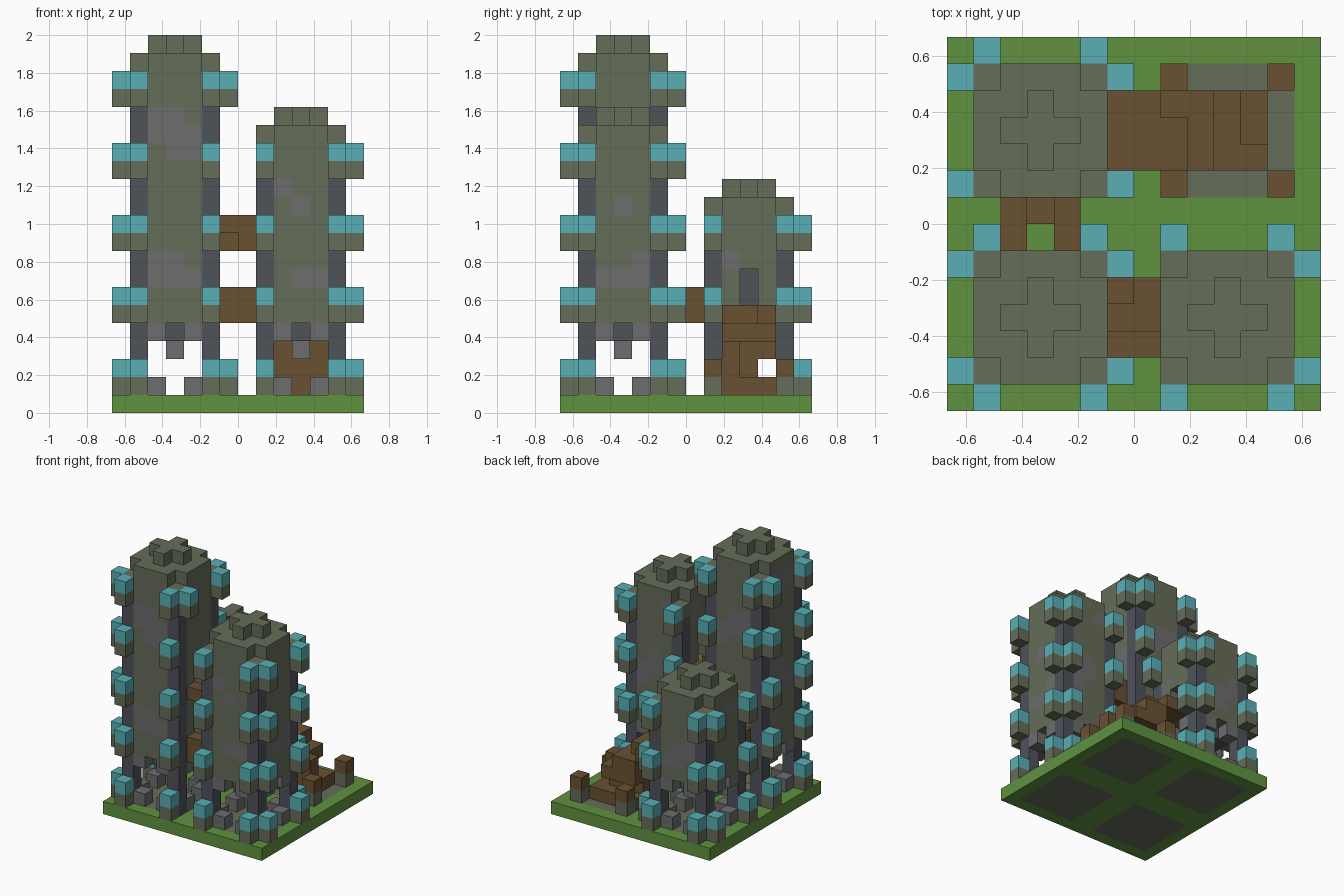
import bpy, bmesh, math
from mathutils import Vector

if "Cube" in bpy.data.objects:
    bpy.data.objects.remove(bpy.data.objects["Cube"])

U = 2 / 21          # size of one block
HALF = 7            # half the ground width, in blocks


def linear(c):
    c /= 255
    return c / 12.92 if c <= 0.04045 else ((c + 0.055) / 1.055) ** 2.4


COLOURS = {"grass": (96, 146, 64), "mossy_stone": (102, 109, 89),
           "grey_stone": (109, 109, 109), "slate": (78, 82, 89),
           "lantern_glass": (88, 175, 181), "timber": (106, 81, 50)}
NAMES = list(COLOURS)
MATERIALS = []
for name, rgb in COLOURS.items():
    mat = bpy.data.materials.new(name)
    mat.use_nodes = True
    col = (*[linear(c) for c in rgb], 1)
    mat.diffuse_color = col
    bsdf = mat.node_tree.nodes["Principled BSDF"]
    bsdf.inputs["Base Color"].default_value = col
    bsdf.inputs["Roughness"].default_value = 0.9
    MATERIALS.append(mat)

parts = {}          # part name -> {cell: colour name}


def fill(part, xs, ys, zs, colour):
    cells = parts.setdefault(part, {})
    for x in xs:
        for y in ys:
            for z in zs:
                cells[x, y, z] = colour


def stone(x, y, z):
    """Weathered wall: patches of grey among the moss."""
    n = math.sin(x * 1.3 + z * 0.7) + math.sin(y * 1.7 - z * 0.9) + math.sin(z * 1.6 + x - y)
    return "grey_stone" if n > 1.0 else "mossy_stone"


def tower(part, ox, oy, top, neighbours):
    """neighbours maps a side (dx, dy) to the height of the tower facing it."""
    cells = parts.setdefault(part, {})
    side = range(5)
    # walls around a dark core, roof step with cut corners
    for x in side:
        for y in side:
            corner = x in (0, 4) and y in (0, 4)
            edge = x in (0, 4) or y in (0, 4)
            for z in range(4, top - 1):
                if corner:
                    continue
                roof = z == top - 2
                colour = "mossy_stone" if roof else stone(ox + x, oy + y, z) if edge else "slate"
                if z == 4 and edge:
                    if 2 in (x, y):
                        continue
                    colour = "grey_stone"
                cells[ox + x, oy + y, z] = colour
            # corner pillars with mossy caps, low walls beside the entrances
            if corner:
                fill(part, [ox + x], [oy + y], range(1, top - 3), "slate")
                fill(part, [ox + x], [oy + y], [top - 3], "mossy_stone")
            elif edge and 2 not in (x, y):
                cells[ox + x, oy + y, 1] = "grey_stone"
    # roof cross and hanging block
    fill(part, range(ox + 1, ox + 4), [oy + 2], [top - 1], "mossy_stone")
    fill(part, [ox + 2], range(oy + 1, oy + 4), [top - 1], "mossy_stone")
    fill(part, [ox + 2], [oy + 2], [3], "grey_stone")
    # lanterns on brackets at every corner
    for z in range(2, top - 2, 4):
        for cx in (0, 4):
            for cy in (0, 4):
                for dx, dy in ((1 if cx else -1, 0), (0, 1 if cy else -1)):
                    if z < neighbours.get((dx, dy), 0):
                        continue
                    at = [ox + cx + dx], [oy + cy + dy]
                    fill(part + "_lanterns", *at, [z - 1], "mossy_stone")
                    fill(part + "_lanterns", *at, [z], "lantern_glass")


def door(part, x, y, z):
    for k in (z, z + 1):
        parts[part].pop((x, y, k), None)


# ground with four stone foundations
fill("ground", range(14), range(14), [0], "grass")
for fx in (1, 8):
    for fy in (1, 8):
        fill("ground", range(fx, fx + 5), range(fy, fy + 5), [0], "mossy_stone")

# three towers
tower("tall_tower", 1, 1, 21, {(1, 0): 17, (0, 1): 13})
tower("middle_tower", 8, 1, 17, {(-1, 0): 21})
tower("short_tower", 1, 8, 13, {(0, -1): 21})

# two stacked bridges between the front towers
for deck in (5, 9):
    fill("front_bridges", (6, 7), (2, 3, 4), [deck], "timber")
    fill("front_bridges", (6, 7), [2], [deck + 1], "timber")
    fill("front_bridges", [6], [4], [deck + 1], "timber")
    door("tall_tower", 5, 3, deck + 1)
    door("middle_tower", 8, 3, deck + 1)
parts["front_bridges"].pop((6, 2, 9))
fill("front_bridges", [7], [4], [6], "timber")

# broken bridge between the left towers
fill("side_bridge", (2, 3, 4), [7], [5], "timber")
fill("side_bridge", (2, 4), [6], [5], "timber")
fill("side_bridge", (2, 4), (6, 7), [6], "timber")
door("tall_tower", 3, 5, 6)
door("short_tower", 3, 8, 6)

# bridge from the short tower, ending in a timber stair
fill("stair", (6, 7), (9, 10, 11), [5], "timber")
for y, heights in ((9, (5, 4, 3, 3)), (10, (5, 4, 3, 1)), (11, (4, 4, 3, 1))):
    for x, h in zip(range(8, 12), heights):
        fill("stair", [x], [y], [z for z in range(1, h + 1) if (y, z) != (11, 2)], "timber")
door("short_tower", 5, 10, 6)

# corner stubs of the ruined tower
for x in (8, 12):
    for y in (8, 12):
        fill("ruin_stubs", [x], [y], [1], "mossy_stone")
        fill("ruin_stubs", [x], [y], [2], "timber")

# turn blocks into meshes, keeping only exposed faces
solid = set().union(*parts.values())
AXES = [Vector(a) for a in ((1, 0, 0), (0, 1, 0), (0, 0, 1))]
for part, cells in parts.items():
    bm = bmesh.new()
    for cell, colour in cells.items():
        centre = Vector(cell) + Vector((0.5 - HALF, 0.5 - HALF, 0.5))
        for i in range(3):
            for s in (1, -1):
                n = AXES[i] * s
                if tuple(int(c) for c in Vector(cell) + n) in solid:
                    continue
                a, b = AXES[(i + 1) % 3] / 2, AXES[(i + 2) % 3] / 2 * s
                mid = centre + n / 2
                f = bm.faces.new([bm.verts.new((mid + o) * U)
                                  for o in (-a - b, a - b, a + b, b - a)])
                f.material_index = NAMES.index(colour)
    bmesh.ops.remove_doubles(bm, verts=bm.verts, dist=U / 100)
    mesh = bpy.data.meshes.new(part)
    bm.to_mesh(mesh)
    bm.free()
    for mat in MATERIALS:
        mesh.materials.append(mat)
    bpy.context.collection.objects.link(bpy.data.objects.new(part, mesh))
